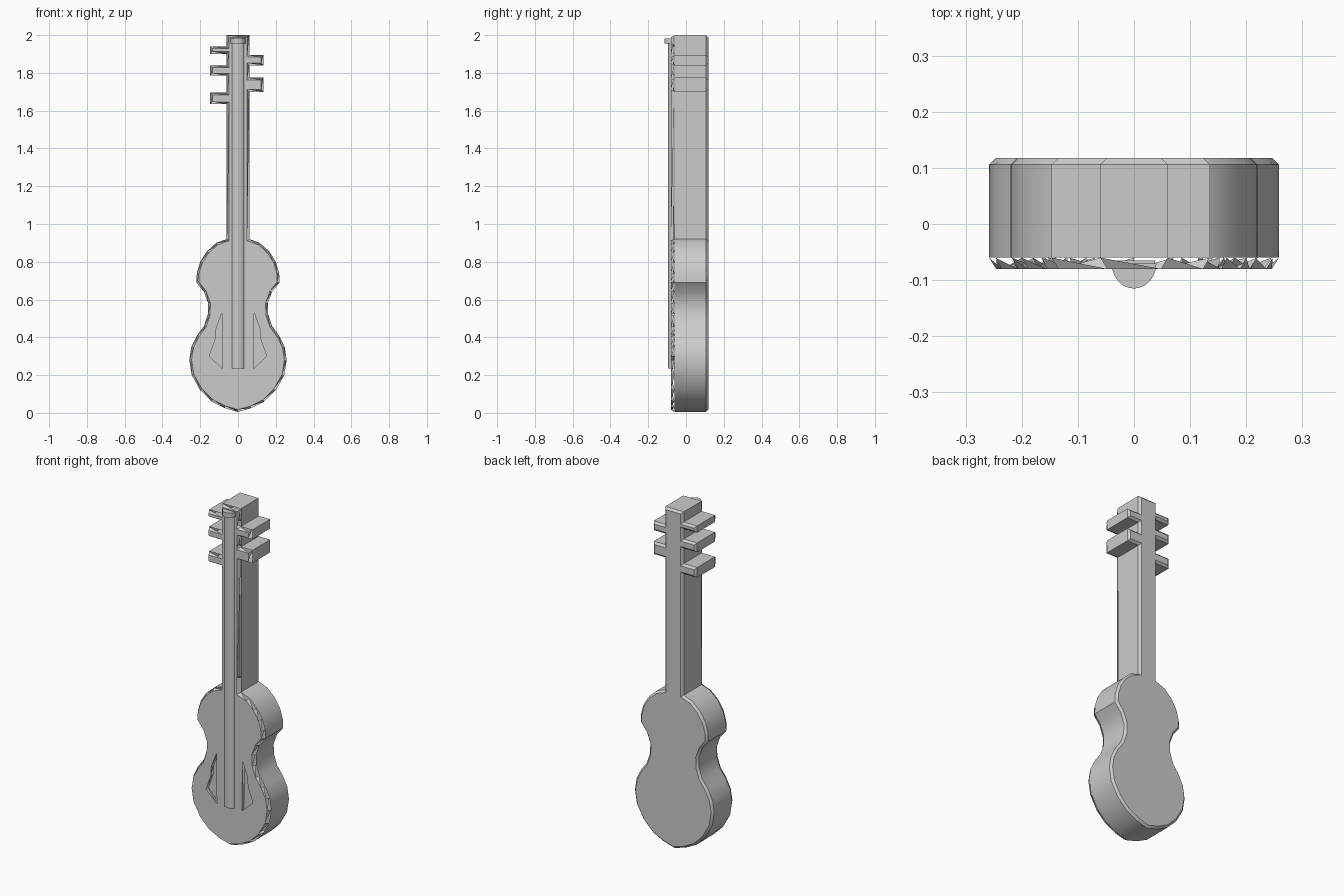
import bpy
import bmesh
import math
from mathutils import Vector

cube = bpy.data.objects.get("Cube")
if cube:
    bpy.data.objects.remove(cube)

grey = bpy.data.materials.new("plain grey")
grey.use_nodes = True
grey.diffuse_color = (0.6, 0.6, 0.6, 1)
grey.node_tree.nodes["Principled BSDF"].inputs["Base Color"].default_value = (0.6, 0.6, 0.6, 1)

FRONT, RIM, EDGE, BACK = -0.08, -0.06, 0.106, 0.118
INSET = 0.012


def finish(bm, name):
    """Turn a bmesh into a shaded grey object."""
    bmesh.ops.recalc_face_normals(bm, faces=bm.faces)
    mesh = bpy.data.meshes.new(name)
    bm.to_mesh(mesh)
    bm.free()
    mesh.materials.append(grey)
    obj = bpy.data.objects.new(name, mesh)
    bpy.context.collection.objects.link(obj)
    bpy.ops.object.select_all(action="DESELECT")
    obj.select_set(True)
    bpy.context.view_layer.objects.active = obj
    bpy.ops.object.shade_smooth_by_angle(angle=math.radians(35))
    return obj


def inset(points, d):
    """Offset a counter-clockwise outline inwards with mitred corners."""
    result = []
    for i, p in enumerate(points):
        p = Vector(p)
        a = (p - Vector(points[i - 1])).normalized()
        b = (Vector(points[(i + 1) % len(points)]) - p).normalized()
        na, nb = Vector((-a.y, a.x)), Vector((-b.y, b.x))
        result.append(p + (na + nb) * d / (1 + na.dot(nb)))
    return result


def ring(bm, points, y):
    return [bm.verts.new((x, y, z)) for x, z in points]


def loop_edges(bm, verts):
    return [bm.edges.get((v, verts[i - 1])) or bm.edges.new((v, verts[i - 1]))
            for i, v in enumerate(verts)]


def bridge(bm, a, b, teeth=False):
    """Join two rings with quads, or with one triangle tooth per step."""
    for i in range(len(a)):
        if teeth:
            bm.faces.new((a[i - 1], a[i], b[i]))
        else:
            bm.faces.new((a[i - 1], a[i], b[i], b[i - 1]))


# Outline of body, neck and pegs, counter-clockwise from the bottom
side = [(0.07, 0.025), (0.14, 0.06), (0.2, 0.12), (0.245, 0.2), (0.258, 0.28),
        (0.247, 0.35), (0.217, 0.41), (0.18, 0.46), (0.16, 0.52), (0.158, 0.58),
        (0.18, 0.64), (0.22, 0.69), (0.218, 0.74), (0.2, 0.8), (0.165, 0.855),
        (0.115, 0.9), (0.06, 0.92)]


def pegs(x, tip, spans):
    return [p for lo, hi in spans
            for p in ((x, lo), (tip, lo), (tip, hi), (x, hi))]


left_pegs = pegs(0.06, 0.135, [(1.7, 1.775), (1.84, 1.895)])
right_pegs = pegs(-0.06, -0.147, [(1.635, 1.695), (1.785, 1.84), (1.9, 1.94)])
outline = ([(0, 0.005)] + side + left_pegs + [(0.06, 2), (-0.06, 2)]
           + right_pegs[::-1] + [(-x, z) for x, z in reversed(side)])

# Body shell with chamfered back and toothed front edge
bm = bmesh.new()
small = inset(outline, INSET)
front = ring(bm, small, FRONT)
rim = ring(bm, outline, RIM)
edge = ring(bm, outline, EDGE)
back = ring(bm, small, BACK)
bridge(bm, front, rim, teeth=True)
bridge(bm, rim, edge)
bridge(bm, edge, back)
bmesh.ops.triangle_fill(bm, edges=loop_edges(bm, back), use_beauty=True, normal=(0, 1, 0))

# Front sheet with two recessed sound holes
hole = [(0.082, 0.235), (0.152, 0.3), (0.12, 0.39), (0.118, 0.44), (0.085, 0.53)]
sheet_edges = loop_edges(bm, front)
for s in (1, -1):
    points = [(s * x, z) for x, z in hole]
    top = ring(bm, points, FRONT)
    floor = ring(bm, points, RIM)
    sheet_edges += loop_edges(bm, top)
    bridge(bm, top, floor, teeth=True)
    bm.faces.new(floor)
bmesh.ops.triangle_fill(bm, edges=sheet_edges, use_beauty=True, normal=(0, -1, 0))
finish(bm, "body_and_neck")


# Rounded bars on the front
def half_round(name, width, y_base, y_front, z0, z1, steps=12):
    bm = bmesh.new()
    lower, upper = [], []
    for i in range(steps + 1):
        a = math.pi * i / steps
        x = width * math.cos(a)
        y = y_base + (y_front - y_base) * math.sin(a)
        lower.append(bm.verts.new((x, y, z0)))
        upper.append(bm.verts.new((x, y, z1)))
    bridge(bm, lower, upper)
    bm.faces.new(lower)
    bm.faces.new(upper)
    return finish(bm, name)


half_round("fingerboard", 0.038, -0.065, -0.095, 0.235, 1.97)
half_round("top_nut", 0.04, -0.07, -0.115, 1.955, 1.982)
